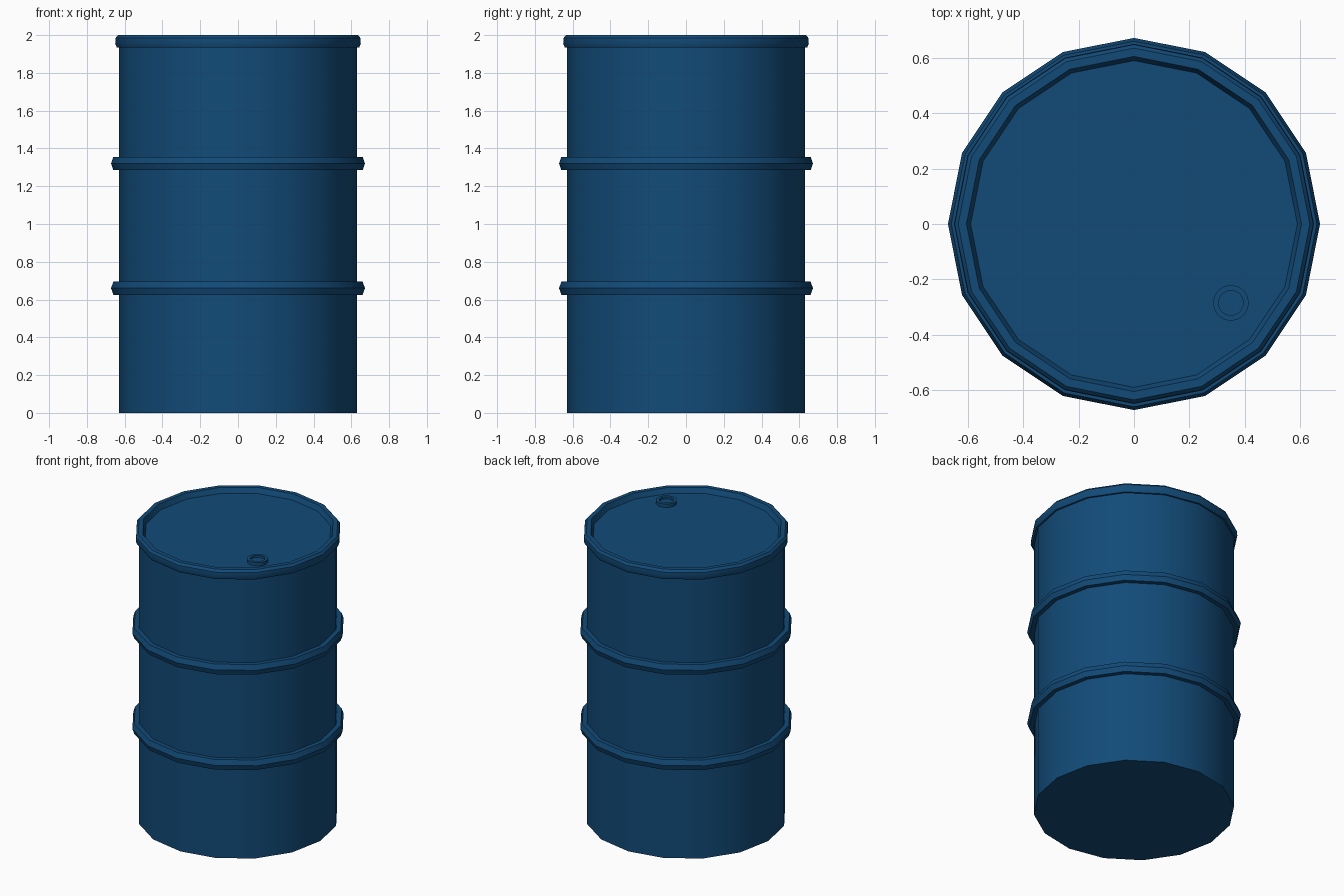
import bpy, bmesh, math

cube = bpy.data.objects.get("Cube")
if cube:
    bpy.data.objects.remove(cube, do_unlink=True)

COLOUR = (0.006, 0.07, 0.19, 1.0)
blue = bpy.data.materials.new("deep blue paint")
blue.use_nodes = True
blue.diffuse_color = COLOUR
blue.node_tree.nodes["Principled BSDF"].inputs["Base Color"].default_value = COLOUR


def lathe(name, profile, sides=16, closed=False, centre=(0, 0, 0)):
    """Spin an (r, z) profile round z; open profiles get capped ends."""
    bm = bmesh.new()
    rings = []
    for r, z in profile:
        rings.append([bm.verts.new((r * math.cos(a), r * math.sin(a), z))
                      for a in (2 * math.pi * i / sides for i in range(sides))])
    pairs = list(zip(rings, rings[1:]))
    if closed:
        pairs.append((rings[-1], rings[0]))
    else:
        bm.faces.new(rings[0])
        bm.faces.new(rings[-1])
    for lower, upper in pairs:
        for i in range(sides):
            j = (i + 1) % sides
            bm.faces.new((lower[i], lower[j], upper[j], upper[i]))
    bmesh.ops.recalc_face_normals(bm, faces=bm.faces)
    mesh = bpy.data.meshes.new(name)
    bm.to_mesh(mesh)
    bm.free()
    mesh.materials.append(blue)
    obj = bpy.data.objects.new(name, mesh)
    obj.location = centre
    bpy.context.collection.objects.link(obj)
    bpy.ops.object.select_all(action="DESELECT")
    obj.select_set(True)
    bpy.context.view_layer.objects.active = obj
    bpy.ops.object.shade_smooth_by_angle(angle=math.radians(30))
    return obj


# Drum wall, rolled top rim and recessed lid in one skin
lathe("drum_body", [(0.63, 0), (0.63, 1.935), (0.642, 1.935), (0.65, 1.955),
                    (0.648, 1.985), (0.635, 2.0), (0.605, 2.0), (0.59, 1.965)])

# Two raised rolling hoops
for name, z in (("lower_hoop", 0.66), ("upper_hoop", 1.32)):
    lathe(name, [(0.62, -0.035), (0.66, -0.035), (0.672, 0),
                 (0.66, 0.035), (0.62, 0.035)], closed=True, centre=(0, 0, z))

# Filler cap with a shallow recess
lathe("filler_cap", [(0.065, 0), (0.065, 0.025), (0.045, 0.025), (0.045, 0.01)],
      centre=(0.35, -0.285, 1.964))
